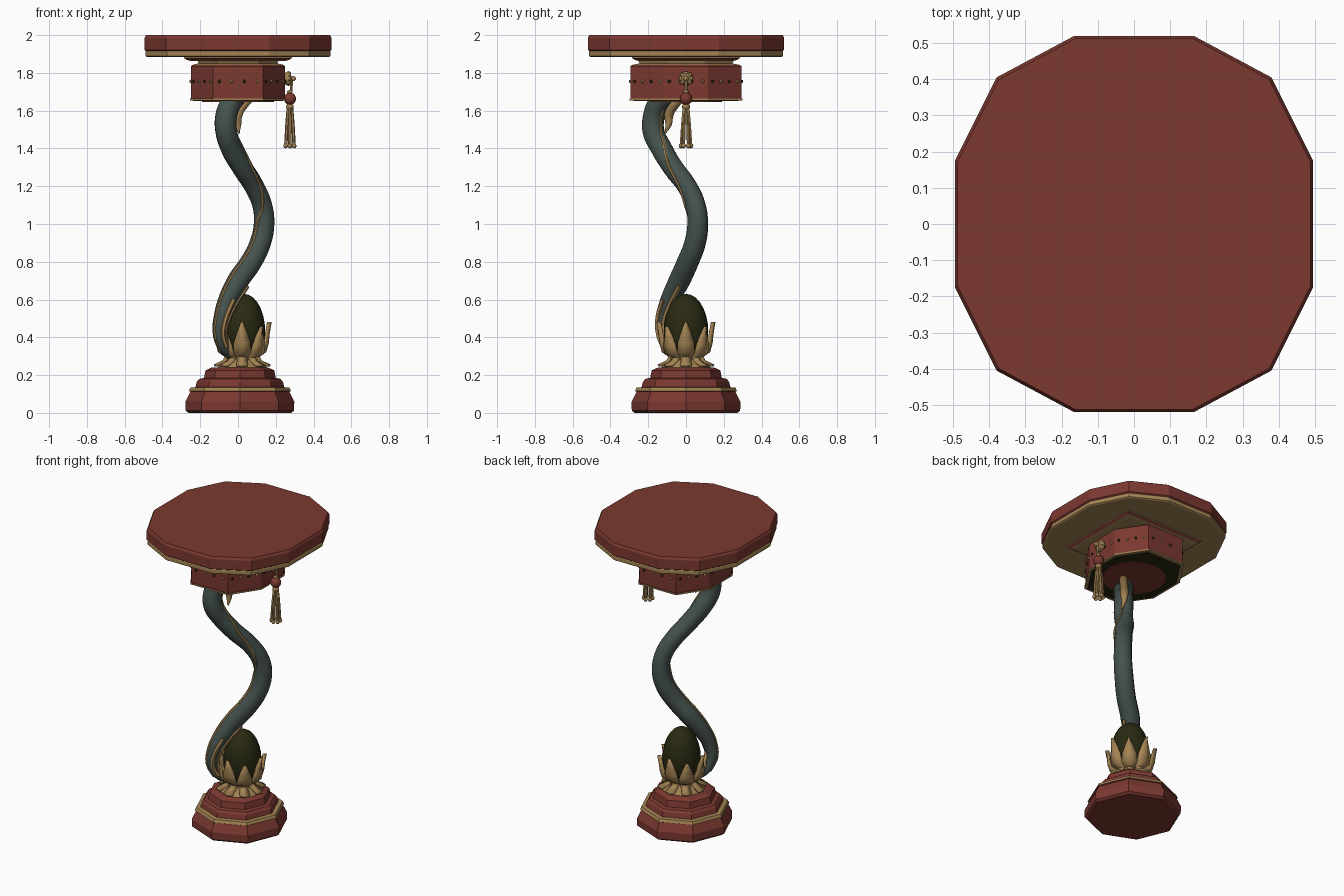
import bpy, bmesh, math
from mathutils import Vector

cube = bpy.data.objects.get("Cube")
if cube:
    bpy.data.objects.remove(cube, do_unlink=True)


def material(name, r, g, b):
    m = bpy.data.materials.new(name)
    m.use_nodes = True
    m.diffuse_color = (r, g, b, 1)
    bsdf = m.node_tree.nodes["Principled BSDF"]
    bsdf.inputs["Base Color"].default_value = (r, g, b, 1)
    bsdf.inputs["Roughness"].default_value = 0.8
    return m


RED = material("brick_red", 0.20, 0.040, 0.030)
GOLD = material("antique_gold", 0.37, 0.23, 0.088)
TEAL = material("slate_teal", 0.060, 0.085, 0.075)
OLIVE = material("dark_olive", 0.022, 0.022, 0.006)


def finish(name, bm, mats, smooth=False):
    bmesh.ops.recalc_face_normals(bm, faces=bm.faces)
    mesh = bpy.data.meshes.new(name)
    bm.to_mesh(mesh)
    bm.free()
    for m in mats:
        mesh.materials.append(m)
    ob = bpy.data.objects.new(name, mesh)
    bpy.context.collection.objects.link(ob)
    if smooth:
        bpy.ops.object.select_all(action='DESELECT')
        bpy.context.view_layer.objects.active = ob
        ob.select_set(True)
        bpy.ops.object.shade_smooth_by_angle(angle=math.radians(50))
    return ob


def loft(name, outline, levels, centre=(0, 0), smooth=False):
    """Stack scaled copies of an outline; levels are (z, scale, material of band above)."""
    bm = bmesh.new()
    mats, rings = [RED, GOLD, TEAL, OLIVE], []
    for z, s, _ in levels:
        rings.append([bm.verts.new((centre[0] + x * s, centre[1] + y * s, z)) for x, y in outline])
    n = len(outline)
    for lo, hi, level in zip(rings, rings[1:], levels):
        for i in range(n):
            f = bm.faces.new((lo[i], lo[(i + 1) % n], hi[(i + 1) % n], hi[i]))
            f.material_index = mats.index(level[2])
    bm.faces.new(rings[0]).material_index = mats.index(levels[0][2])
    bm.faces.new(rings[-1]).material_index = mats.index(levels[-1][2])
    return finish(name, bm, mats, smooth)


def ngon(n, turn=0.0):
    return [(math.cos(math.tau * (i + turn) / n), math.sin(math.tau * (i + turn) / n)) for i in range(n)]


def mirrored(quarter):
    """Mirror a quarter outline into a full closed one."""
    half = quarter + [(-x, y) for x, y in reversed(quarter)]
    return half + [(-x, -y) for x, y in half]


def tube(name, points, radii, mat, sides=4):
    cu = bpy.data.curves.new(name, 'CURVE')
    cu.dimensions = '3D'
    cu.bevel_depth = 1.0
    cu.bevel_resolution = sides
    cu.resolution_u = 5
    cu.use_fill_caps = True
    sp = cu.splines.new('BEZIER')
    sp.bezier_points.add(len(points) - 1)
    for bp, p, r in zip(sp.bezier_points, points, radii):
        bp.co, bp.radius = p, r
        bp.handle_left_type = bp.handle_right_type = 'AUTO'
    tmp = bpy.data.objects.new(name + "_path", cu)
    bpy.context.collection.objects.link(tmp)
    dg = bpy.context.evaluated_depsgraph_get()
    mesh = bpy.data.meshes.new_from_object(tmp.evaluated_get(dg))
    bpy.data.objects.remove(tmp, do_unlink=True)
    bm = bmesh.new()
    bm.from_mesh(mesh)
    bpy.data.meshes.remove(mesh)
    for f in bm.faces:
        f.material_index = 0
    return finish(name, bm, [mat], True)


def ball(name, centre, size, mat, segments=14):
    bm = bmesh.new()
    bmesh.ops.create_uvsphere(bm, u_segments=segments, v_segments=max(4, segments // 2), radius=1)
    for v in bm.verts:
        v.co = Vector(centre) + Vector([a * b for a, b in zip(v.co, size)])
    return finish(name, bm, [mat], True)


# Table top: twelve sides, gold lower band and underside
top = mirrored([(0.495, 0.175), (0.38, 0.405), (0.165, 0.52)])
loft("table_top", top, [(1.885, 0.975, GOLD), (1.89, 0.99, GOLD), (1.912, 0.99, GOLD),
                        (1.916, 0.985, RED), (1.922, 1, RED), (1.985, 1, RED), (2.0, 0.985, RED)])

# Square cornice and stepped neck under the top
square = mirrored([(1, 1)])
loft("cornice", square, [(1.862, 0.245, GOLD), (1.868, 0.27, RED), (1.878, 0.285, GOLD), (1.888, 0.285, GOLD)])

# Eight-sided box with gold rims
octagon = mirrored([(0.255, 0.12), (0.135, 0.30)])
loft("box", octagon, [(1.655, 1, GOLD), (1.665, 1, RED), (1.665, 0.98, RED), (1.835, 0.98, RED),
                      (1.842, 0.95, GOLD), (1.85, 0.82, GOLD), (1.865, 0.84, GOLD)])
loft("box_underside", octagon, [(1.650, 0.93, OLIVE), (1.656, 0.93, OLIVE)])
loft("box_inner_panel", ngon(24), [(1.647, 0.19, RED), (1.651, 0.19, RED)])

# Studs round the box
for i, (a, b) in enumerate(zip(octagon, octagon[1:] + octagon[:1])):
    for k in range(4):
        t = (k + 0.5) / 4
        x, y = [0.98 * (p + (q - p) * t) for p, q in zip(a, b)]
        ball(f"stud_{i}_{k}", (x, y, 1.755), (0.009, 0.009, 0.009), GOLD if k % 2 else OLIVE, 6)

# Rosette, bead and tassel on the left side
TX = 0.275
ball("rosette", (0.262, 0, 1.77), (0.022, 0.037, 0.037), GOLD)
for i in range(8):
    a = math.tau * i / 8
    ball(f"rosette_petal_{i}", (0.268, 0.027 * math.cos(a), 1.77 + 0.027 * math.sin(a)),
         (0.014, 0.012, 0.012), GOLD, 8)
ball("rosette_knob", (0.29, 0, 1.77), (0.018, 0.014, 0.014), GOLD, 10)
tube("tassel_cord", [(0.285, 0, 1.76), (0.282, 0, 1.72), (TX, 0, 1.63)], [0.008] * 3, GOLD, 1)
ball("tassel_bead", (TX, 0, 1.663), (0.033, 0.033, 0.033), RED)
ball("tassel_collar", (TX, 0, 1.70), (0.016, 0.016, 0.01), GOLD, 10)
ball("tassel_cap", (TX, 0, 1.622), (0.022, 0.022, 0.018), GOLD, 10)
for i, (c, s) in enumerate(ngon(6, 0.5)):
    strand = [(TX + c * r, s * r, z) for r, z in ((0.01, 1.625), (0.018, 1.53), (0.025, 1.42))]
    tube(f"tassel_strand_{i}", strand, [0.008, 0.009, 0.009], GOLD, 1)
    ball(f"tassel_end_{i}", (TX + c * 0.026, s * 0.026, 1.414), (0.013, 0.013, 0.014), GOLD, 8)

# Stepped eight-sided base
loft("base", ngon(8), [(0, 0.272, RED), (0.012, 0.287, RED), (0.06, 0.288, RED), (0.112, 0.262, RED),
                       (0.116, 0.27, GOLD), (0.134, 0.262, GOLD), (0.136, 0.235, RED), (0.165, 0.228, RED),
                       (0.18, 0.215, RED), (0.185, 0.19, RED), (0.225, 0.182, RED), (0.24, 0.15, RED)],
     centre=(0.01, 0))

# Gold calyx with eight petals
FX = 0.022
loft("calyx", ngon(24), [(0.238, 0.13, GOLD), (0.25, 0.125, GOLD), (0.275, 0.085, GOLD),
                         (0.30, 0.07, GOLD), (0.335, 0.085, GOLD)], centre=(FX, 0), smooth=True)
leaf = [(0.14, 0.25, 0.03), (0.09, 0.275, 0.025), (0.08, 0.30, 0.03), (0.115, 0.325, 0.045),
        (0.127, 0.37, 0.043), (0.132, 0.42, 0.027), (0.142, 0.48, 0.003)]
for i, (c, s) in enumerate(ngon(8)):
    bm = bmesh.new()
    rows = []
    scale = 1.0 if i % 2 == 0 else 0.9
    for r, z, w in leaf:
        z = 0.25 + (z - 0.25) * scale
        rows.append([bm.verts.new((FX + c * (r + d) - s * t, s * (r + d) + c * t, z))
                     for t, d in ((-w, -0.006), (0, 0.008), (w, -0.006))])
    for lo, hi in zip(rows, rows[1:]):
        for k in range(2):
            bm.faces.new((lo[k], lo[k + 1], hi[k + 1], hi[k]))
    ob = finish(f"petal_{i}", bm, [GOLD], True)
    mod = ob.modifiers.new("thickness", 'SOLIDIFY')
    mod.thickness, mod.offset = 0.012, 0

# Egg resting in the petals
egg = ball("egg", (0.032, 0, 0.43), (0.112, 0.118, 0.2), OLIVE, 28)
for v in egg.data.vertices:
    if v.co.z < 0.43:
        v.co.z = 0.43 + (v.co.z - 0.43) * 0.75

# Serpentine stem: x, y, z, radius
stem = [(0.01, -0.06, 1.70, 0.056), (-0.035, -0.14, 1.645, 0.057), (-0.063, -0.17, 1.57, 0.058),
        (-0.062, -0.172, 1.49, 0.058), (-0.035, -0.13, 1.40, 0.057), (0.022, -0.07, 1.30, 0.055),
        (0.085, 0.005, 1.20, 0.053), (0.128, 0.05, 1.10, 0.053), (0.138, 0.062, 1.0, 0.055),
        (0.118, 0.048, 0.90, 0.057), (0.07, 0.01, 0.80, 0.058), (0.0, -0.035, 0.70, 0.058),
        (-0.055, -0.085, 0.60, 0.05), (-0.09, -0.12, 0.50, 0.04), (-0.1, -0.122, 0.42, 0.034),
        (-0.08, -0.1, 0.35, 0.029), (-0.03, -0.04, 0.30, 0.025)]
pts = [Vector(p[:3]) for p in stem]
tube("stem", pts, [p[3] for p in stem], TEAL, 5)


# Gold ridges laid along the stem at a given compass angle
def ridge(name, first, last, angle, size):
    path = []
    for i in range(first, last):
        tangent = (pts[i + 1] - pts[i - 1]).normalized()
        a = math.radians(angle(pts[i].z))
        d = Vector((math.cos(a), math.sin(a), 0))
        d = (d - tangent * d.dot(tangent)).normalized()
        path.append(pts[i] + d * stem[i][3] * 0.97)
    tube(name, path, [size] * len(path), GOLD, 1)


def crossing(z):
    return -135 + 180 * min(1, max(0, (z - 1.0) / 0.45))


ridge("stem_ridge", 1, 16, crossing, 0.008)
ridge("lower_ridge_inner", 11, 16, lambda z: 10, 0.013)
ridge("lower_ridge_front", 12, 16, lambda z: -50, 0.014)

# Curled gold leaf under the box
tube("curled_leaf", [(0.07, -0.02, 1.67), (0.03, -0.06, 1.63), (0.0, -0.09, 1.58),
                     (0.0, -0.092, 1.53), (0.005, -0.11, 1.48)],
     [0.02, 0.024, 0.025, 0.018, 0.004], GOLD, 2)
